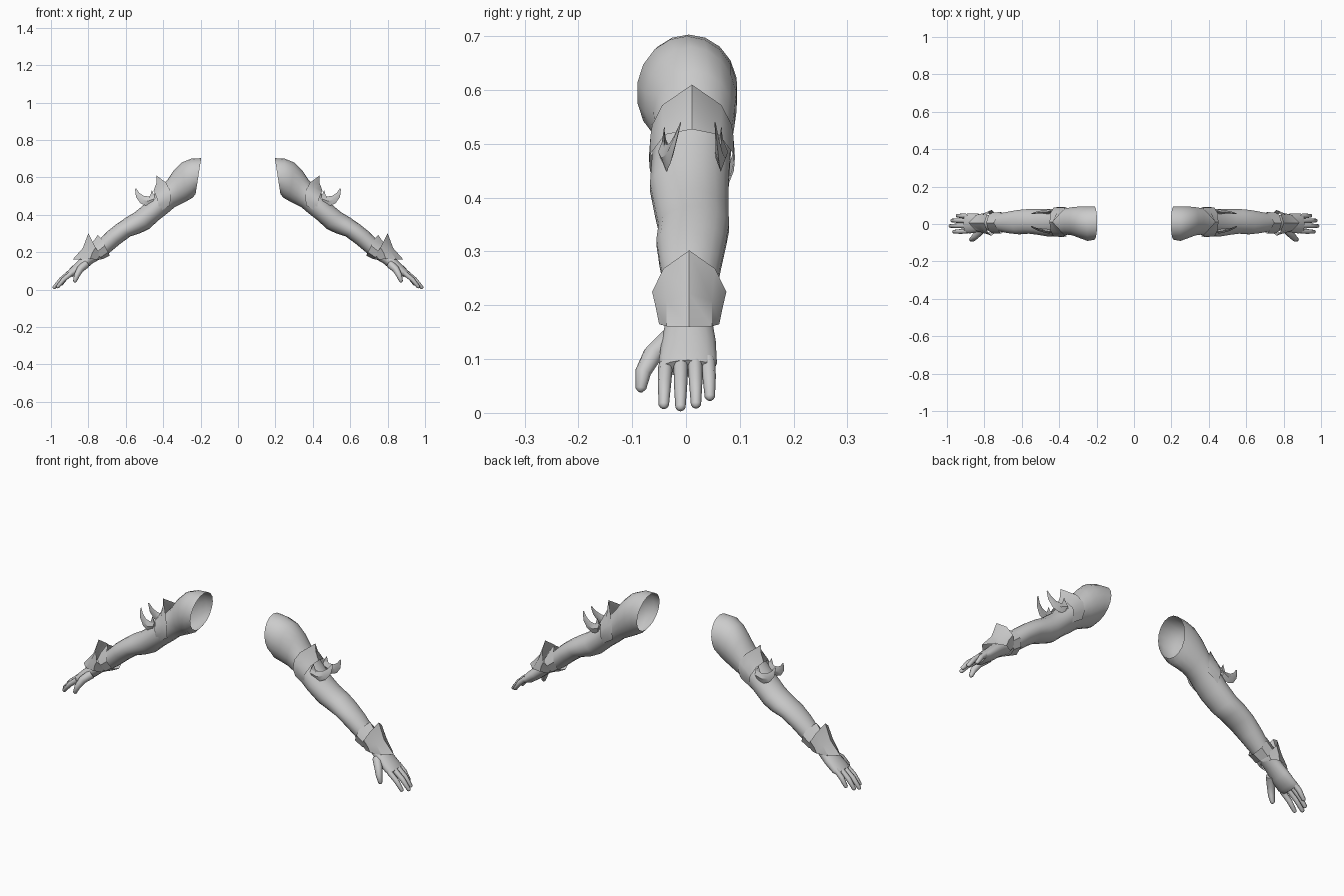
import bpy, bmesh, math
from mathutils import Vector

if "Cube" in bpy.data.objects:
    bpy.data.objects.remove(bpy.data.objects["Cube"])

grey = bpy.data.materials.new("plain grey")
grey.diffuse_color = (0.6, 0.6, 0.6, 1)
grey.use_nodes = True
grey.node_tree.nodes["Principled BSDF"].inputs["Base Color"].default_value = grey.diffuse_color


def make(name, rings, closed=True, cap_start=False, cap_end=False, angle=50):
    """Skin a list of point rings, then mirror to the other arm."""
    bm = bmesh.new()
    rows = [[bm.verts.new(p) for p in r] for r in rings]
    n = len(rows[0])
    for a, b in zip(rows, rows[1:]):
        for i in range(n if closed else n - 1):
            j = (i + 1) % n
            bm.faces.new((a[i], a[j], b[j], b[i]))
    if cap_start:
        bm.faces.new(rows[0])
    if cap_end:
        bm.faces.new(rows[-1])
    bmesh.ops.recalc_face_normals(bm, faces=bm.faces)
    me = bpy.data.meshes.new(name)
    bm.to_mesh(me)
    bm.free()
    me.materials.append(grey)
    ob = bpy.data.objects.new(name, me)
    bpy.context.collection.objects.link(ob)
    bpy.ops.object.select_all(action='DESELECT')
    ob.select_set(True)
    bpy.context.view_layer.objects.active = ob
    bpy.ops.object.shade_smooth_by_angle(angle=math.radians(angle))
    mod = ob.modifiers.new("other arm", 'MIRROR')
    mod.use_mirror_merge = False
    return ob


def section(tx, tz, bx, bz, y0, y1, n=18):
    """Oval cross-section from its top point, bottom point and y limits."""
    top, bot = Vector((tx, (y0 + y1) / 2, tz)), Vector((bx, (y0 + y1) / 2, bz))
    c, up, side = (top + bot) / 2, (top - bot) / 2, Vector((0, (y1 - y0) / 2, 0))
    return [c + up * math.cos(2 * math.pi * i / n) + side * math.sin(2 * math.pi * i / n)
            for i in range(n)]


def tube(name, path, radii, n=8):
    """Tapered finger with a rounded tip."""
    pts = [Vector(p) for p in path]
    d = (pts[-1] - pts[-2]).normalized()
    pts.append(pts[-1] + d * radii[-1] * 0.6)
    radii = list(radii) + [radii[-1] * 0.45]
    rings = []
    for k, p in enumerate(pts):
        t = (pts[min(k + 1, len(pts) - 1)] - pts[max(k - 1, 0)]).normalized()
        u = t.cross(Vector((0, 1, 0))).normalized()
        v = t.cross(u)
        rings.append([p + (u * math.cos(2 * math.pi * i / n) + v * math.sin(2 * math.pi * i / n))
                      * radii[k] for i in range(n)])
    make(name, rings, cap_start=True, cap_end=True)


def mirrored_row(half, cy):
    """Centre-to-side points, repeated across the plane y = cy."""
    left = [(x, cy - y, z) for x, y, z in reversed(half[1:])]
    return left + [(x, cy + y, z) for x, y, z in half]


# Sleeve-like arm and palm, open at the shoulder
make("arm", [section(*s) for s in [
    (.197, .703, .227, .51, -.085, .095),
    (.25, .70, .245, .49, -.092, .096),
    (.30, .68, .275, .473, -.077, .095),
    (.345, .635, .305, .458, -.062, .091),
    (.375, .59, .34, .44, -.058, .086),
    (.43, .53, .375, .41, -.064, .083),
    (.49, .465, .42, .375, -.068, .080),
    (.55, .415, .475, .325, -.058, .080),
    (.60, .385, .52, .303, -.052, .081),
    (.65, .35, .575, .285, -.056, .076),
    (.70, .31, .63, .245, -.050, .067),
    (.745, .265, .69, .195, -.040, .057),
    (.785, .222, .74, .162, -.032, .048),
    (.815, .195, .775, .142, -.038, .049),
    (.855, .155, .82, .105, -.046, .056),
    (.895, .117, .865, .073, -.051, .058),
    (.912, .098, .89, .068, -.046, .053)]], cap_end=True)

# Fingers and thumb
for name, y, start, tip in [("index_finger", -.040, (.89, .088), (.965, .014)),
                            ("middle_finger", -.010, (.90, .090), (.984, .010)),
                            ("ring_finger", .018, (.90, .092), (.974, .015)),
                            ("little_finger", .043, (.885, .098), (.945, .029))]:
    mx, mz = (start[0] + tip[0]) / 2 + .004, (start[1] + tip[1]) / 2 + .004
    tube(name, [(start[0], y * .95, start[1]), (mx, y, mz), (tip[0], y * 1.03, tip[1])],
         [.0135, .0125, .0095])
tube("thumb", [(.815, -.03, .135), (.845, -.062, .108), (.862, -.080, .075), (.872, -.084, .045)],
     [.022, .019, .015, .010])

# Flared wrist guard: upper rim, waist, lower rim
make("wrist_guard", [mirrored_row(h, .006) for h in [
    [(.80, 0, .302), (.783, .048, .268), (.762, .069, .225), (.735, .045, .188), (.718, 0, .172)],
    [(.83, 0, .222), (.815, .042, .208), (.78, .062, .195), (.745, .042, .172), (.725, 0, .166)],
    [(.885, 0, .160), (.845, .042, .161), (.79, .056, .165), (.755, .040, .160), (.735, 0, .160)]]],
     closed=False, angle=35)

# Pointed band behind the wrist guard
make("wrist_band", [mirrored_row(h, .006) for h in [
    [(.75, 0, .292), (.72, .046, .262), (.712, .058, .235), (.695, .045, .200), (.685, 0, .182)],
    [(.79, 0, .235), (.778, .042, .222), (.757, .055, .200), (.735, .04, .172), (.725, 0, .162)]]],
     closed=False, angle=35)

# Raised pointed plate over the upper arm
make("elbow_plate", [mirrored_row(h, .011) for h in [
    [(.435, 0, .61), (.385, .055, .572), (.365, .074, .535), (.36, .078, .49), (.365, .066, .45)],
    [(.437, 0, .568), (.41, .055, .545), (.39, .077, .515), (.385, .080, .475), (.39, .068, .435)],
    [(.452, 0, .527), (.445, .050, .517), (.43, .078, .48), (.425, .078, .45), (.42, .064, .415)]]],
     closed=False, angle=35)

# Two curved horns: inner and outer edges sweeping up to a tip
upper = [(.445, .515), (.475, .498), (.505, .502), (.528, .518), (.545, .541)]
lower = [(.455, .455), (.490, .448), (.522, .462), (.545, .495), (.551, .538)]
for name, y_base, y_tip in [("front_horn", -.040, -.010), ("back_horn", .066, .054)]:
    rings = []
    for k, ((ux, uz), (lx, lz)) in enumerate(zip(upper, lower)):
        y = y_base + (y_tip - y_base) * (k / 4) ** 1.5
        w = .011 * (1 - k / 4) + .001
        mx, mz = (ux + lx) / 2, (uz + lz) / 2
        rings.append([(ux, y, uz), (mx, y + w, mz), (lx, y, lz), (mx, y - w, mz)])
    make(name, rings, cap_start=True, cap_end=True, angle=35)
    # Small barb at the root of each horn
    make(name + "_barb", [[(.44, y_base - .008, .48), (.475, y_base, .485), (.44, y_base + .008, .48)],
                          [(.459, y_base + .001, .53), (.461, y_base, .53), (.459, y_base - .001, .53)]],
         cap_end=True, angle=35)
